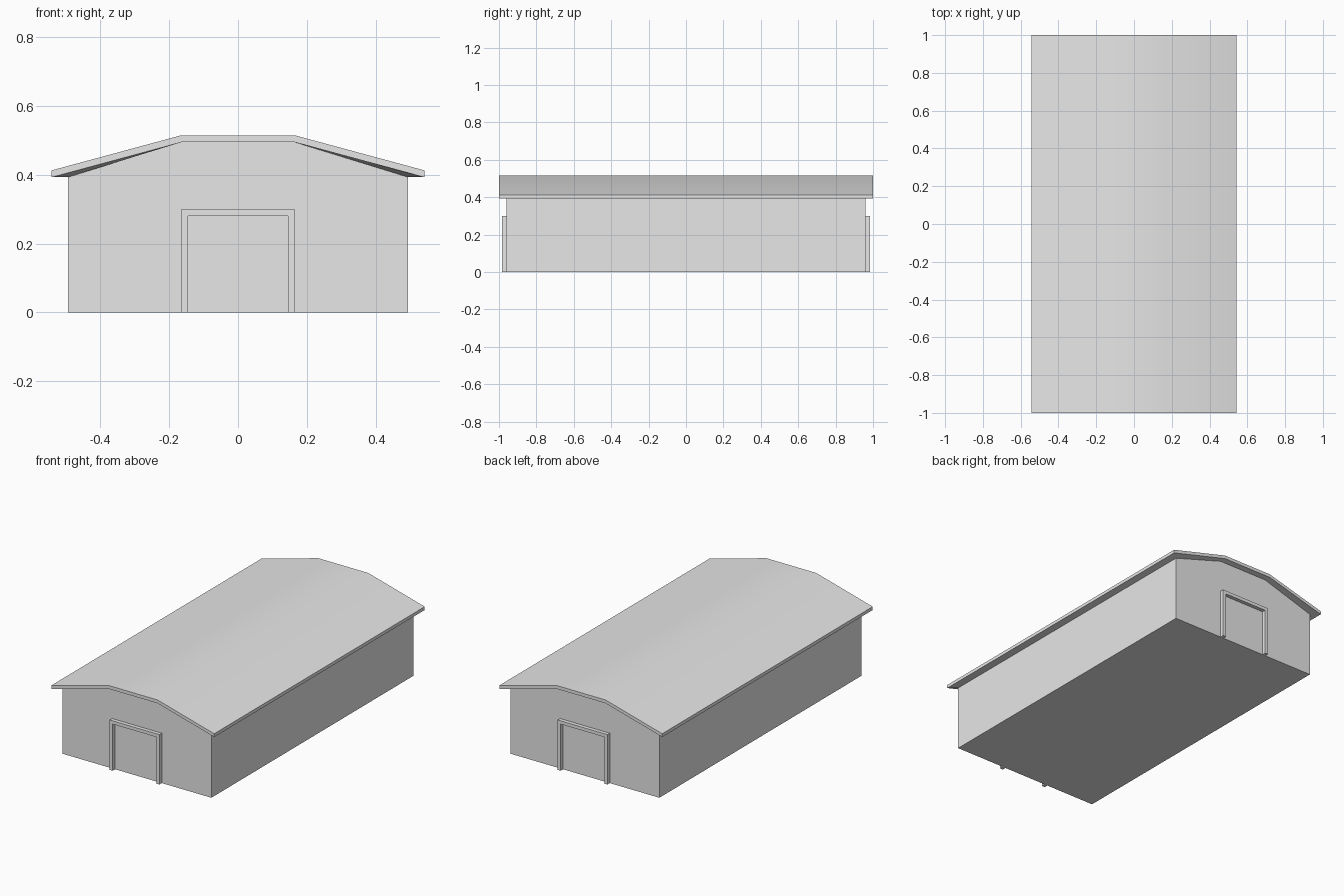
import bpy
import bmesh
from math import radians

cube = bpy.data.objects.get("Cube")
if cube:
    bpy.data.objects.remove(cube, do_unlink=True)

grey = bpy.data.materials.new("light_grey")
grey.use_nodes = True
grey.diffuse_color = (0.8, 0.8, 0.8, 1)
grey.node_tree.nodes["Principled BSDF"].inputs["Base Color"].default_value = (0.8, 0.8, 0.8, 1)


def finish(name, bm):
    bmesh.ops.recalc_face_normals(bm, faces=bm.faces[:])
    mesh = bpy.data.meshes.new(name)
    bm.to_mesh(mesh)
    bm.free()
    mesh.materials.append(grey)
    obj = bpy.data.objects.new(name, mesh)
    bpy.context.collection.objects.link(obj)
    return obj


def prism(name, profile, y0, y1):
    """Extrude an (x, z) outline from y0 to y1."""
    bm = bmesh.new()
    face = bm.faces.new([bm.verts.new((x, y0, z)) for x, z in profile])
    ext = bmesh.ops.extrude_face_region(bm, geom=[face])
    moved = [g for g in ext["geom"] if isinstance(g, bmesh.types.BMVert)]
    bmesh.ops.translate(bm, verts=moved, vec=(0, y1 - y0, 0))
    return finish(name, bm)


def mirrored(half):
    """Complete a left-hand outline with its mirror image."""
    return half + [(-x, z) for x, z in reversed(half)]


WALL_Y, ROOF_Y, FRAME_Y = 0.96, 1.0, 0.983
RIDGE = 0.165
gable = mirrored([(-0.495, 0.393), (-RIDGE, 0.495)])
rim = mirrored([(-0.542, 0.393), (-RIDGE, 0.495)])
top = mirrored([(-0.542, 0.413), (-RIDGE, 0.515)])

# Walls with gable ends and floor
prism("walls", mirrored([(-0.495, 0)] + gable[:2]), -WALL_Y, WALL_Y)

# Roof: soffit, fascia and top lofted from end to end
bm = bmesh.new()
sections = [(gable, -WALL_Y), (rim, -ROOF_Y), (top, -ROOF_Y),
            (top, ROOF_Y), (rim, ROOF_Y), (gable, WALL_Y)]
rows = [[bm.verts.new((x, y, z)) for x, z in prof] for prof, y in sections]
for a, b in zip(rows, rows[1:]):
    for i in range(3):
        bm.faces.new((a[i], a[i + 1], b[i + 1], b[i]))
# Eave edges and undersides along both long sides
for i in (0, 3):
    for k in (0, 1):
        bm.faces.new((rows[k][i], rows[k + 1][i], rows[4 - k][i], rows[5 - k][i]))
roof = finish("roof", bm)
bpy.ops.object.select_all(action="DESELECT")
roof.select_set(True)
bpy.context.view_layer.objects.active = roof
bpy.ops.object.shade_smooth_by_angle(angle=radians(30))

# Door frames on both gable ends
frame = mirrored([(-RIDGE, 0), (-RIDGE, 0.3)]) + mirrored([(0.145, 0), (0.145, 0.28)])
for name, side in (("front_door_frame", -1), ("back_door_frame", 1)):
    prism(name, frame, side * WALL_Y, side * FRAME_Y)
